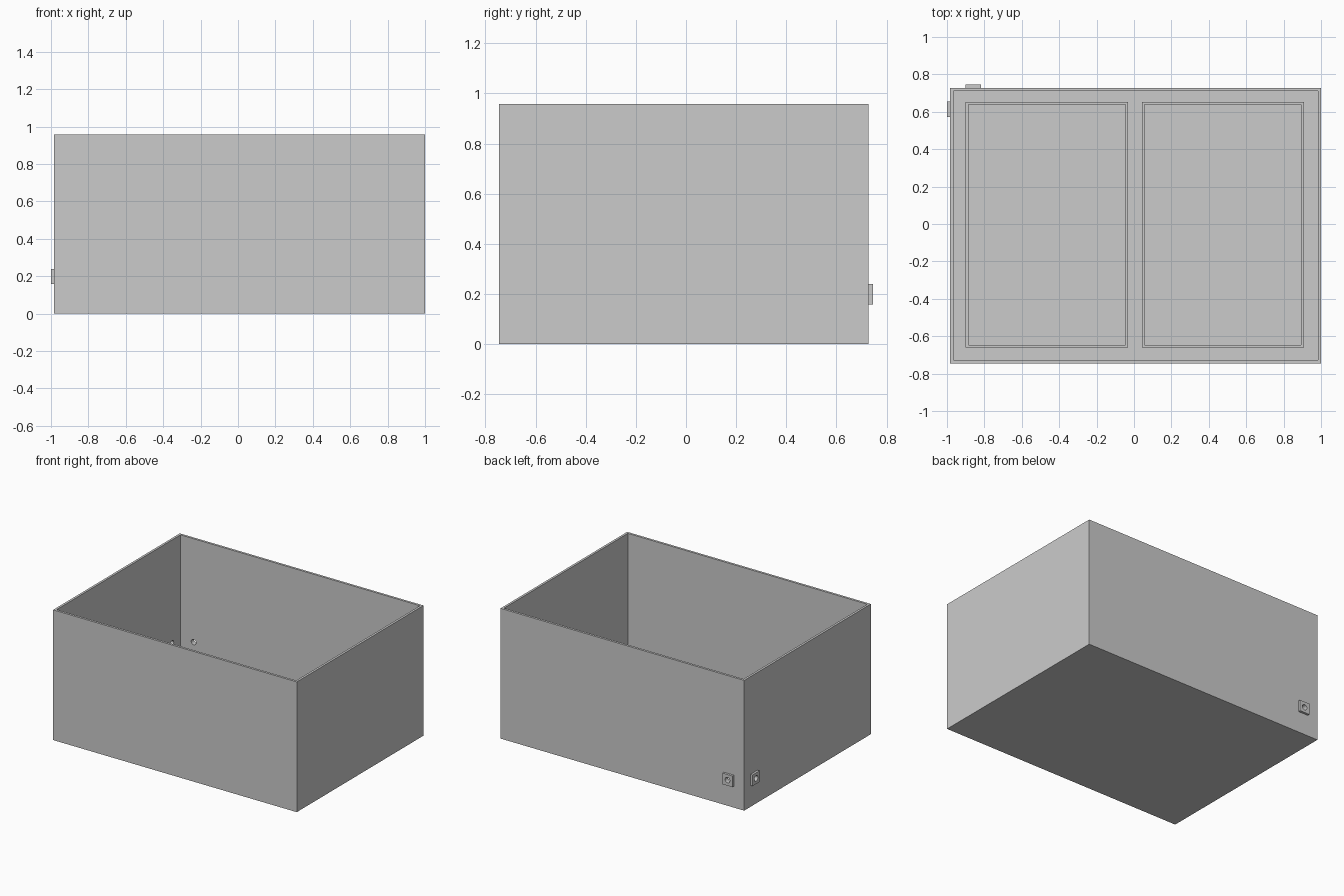
import bpy
import bmesh
import math
from mathutils import Matrix, Vector

if "Cube" in bpy.data.objects:
    bpy.data.objects.remove(bpy.data.objects["Cube"], do_unlink=True)

grey = bpy.data.materials.new("plain grey")
grey.use_nodes = True
grey.diffuse_color = (0.6, 0.6, 0.6, 1)
grey.node_tree.nodes["Principled BSDF"].inputs["Base Color"].default_value = (0.6, 0.6, 0.6, 1)

# Main dimensions
LOW = Vector((-0.983, -0.745, 0))
HIGH = Vector((1, 0.728, 0.958))
WALL = 0.017
FIT = 0.082       # side of the square fittings
FIT_Z = 0.198     # height of their centres
HOLE = 0.02       # hole radius


def finish(name, bm):
    mesh = bpy.data.meshes.new(name)
    bm.to_mesh(mesh)
    bm.free()
    mesh.materials.append(grey)
    obj = bpy.data.objects.new(name, mesh)
    bpy.context.collection.objects.link(obj)
    return obj


def box(name, low, high):
    low, high = Vector(low), Vector(high)
    bm = bmesh.new()
    bmesh.ops.create_cube(bm, size=1, matrix=Matrix.Translation((low + high) / 2)
                          @ Matrix.Diagonal((*(high - low), 1)))
    return finish(name, bm)


def rod(name, centre, axis):
    turn = Vector(axis).to_track_quat("Z", "Y").to_matrix().to_4x4()
    bm = bmesh.new()
    bmesh.ops.create_cone(bm, cap_ends=True, segments=32, radius1=HOLE, radius2=HOLE,
                          depth=0.15, matrix=Matrix.Translation(centre) @ turn)
    return finish(name, bm)


def cut(target, cutter):
    """Subtract the cutter for good, then drop it."""
    cutter.hide_render = True
    mod = target.modifiers.new("cut", "BOOLEAN")
    mod.operation, mod.solver, mod.object = "DIFFERENCE", "EXACT", cutter
    graph = bpy.context.evaluated_depsgraph_get()
    mesh = bpy.data.meshes.new_from_object(target.evaluated_get(graph))
    target.modifiers.clear()
    target.data = mesh
    bpy.data.objects.remove(cutter, do_unlink=True)


# Open-topped box
inset = Vector((WALL, WALL, WALL))
shell = box("box_shell", LOW, HIGH)
cut(shell, box("cavity", LOW + inset, HIGH + Vector((-WALL, -WALL, 0.1))))

# Two low rectangular ridges on the floor
for name, x0, x1 in (("right_floor_ridge", -0.9, -0.032), ("left_floor_ridge", 0.042, 0.908)):
    ridge = box(name, (x0, -0.66, WALL), (x1, 0.652, WALL + 0.015))
    cut(ridge, box("opening", (x0 + 0.014, -0.646, 0), (x1 - 0.014, 0.638, 0.1)))

# Square pierced fittings near the back right corner
half = FIT / 2
for name, centre, axis in (
        ("side_fitting", Vector((LOW.x, 0.613, FIT_Z)), Vector((-1, 0, 0))),
        ("back_fitting", Vector((-0.859, HIGH.y, FIT_Z)), Vector((0, 1, 0)))):
    across = Vector((abs(axis.y), abs(axis.x), 1)) * half
    a, b = centre - across, centre + across + axis * WALL
    low = [min(p, q) for p, q in zip(a, b)]
    high = [max(p, q) for p, q in zip(a, b)]
    # the plate spans only the outward side of the wall
    if axis.x:
        low[0], high[0] = LOW.x - WALL, LOW.x
    fitting = box(name, low, high)
    for part in (fitting, shell):
        cut(part, rod("drill", centre, axis))
